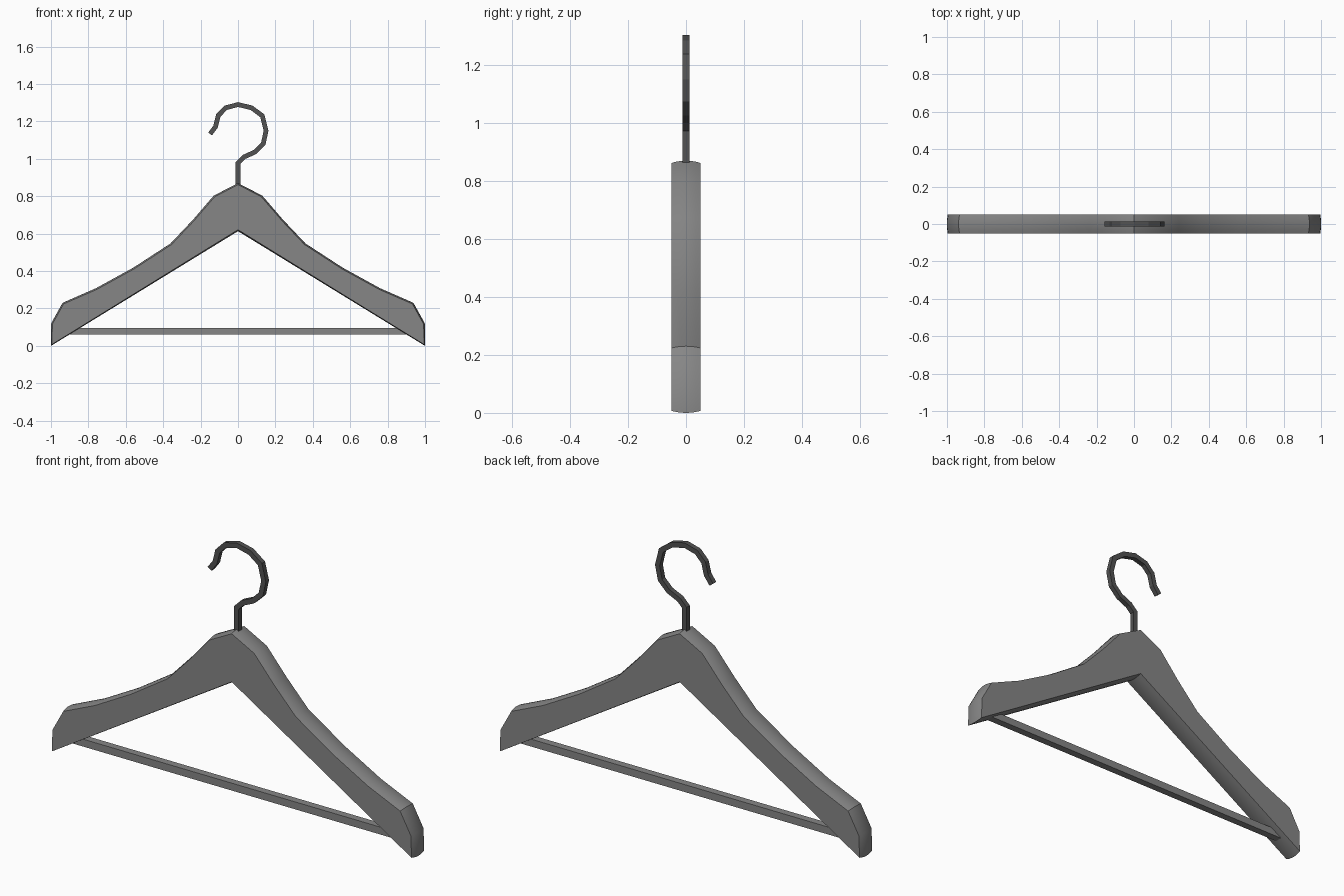
import bpy, bmesh, math
from mathutils import Vector

if "Cube" in bpy.data.objects:
    bpy.data.objects.remove(bpy.data.objects["Cube"])


def grey(name, value):
    mat = bpy.data.materials.new(name)
    mat.diffuse_color = (value, value, value, 1)
    mat.use_nodes = True
    mat.node_tree.nodes["Principled BSDF"].inputs["Base Color"].default_value = mat.diffuse_color
    return mat


def finish(bm, name, mat, angle=None):
    bmesh.ops.recalc_face_normals(bm, faces=bm.faces)
    mesh = bpy.data.meshes.new(name)
    bm.to_mesh(mesh)
    bm.free()
    mesh.materials.append(mat)
    obj = bpy.data.objects.new(name, mesh)
    bpy.context.collection.objects.link(obj)
    if angle:
        bpy.ops.object.select_all(action='DESELECT')
        obj.select_set(True)
        bpy.context.view_layer.objects.active = obj
        bpy.ops.object.shade_smooth_by_angle(angle=math.radians(angle))
    return obj


def corner_normals(pts, closed, miter):
    # Offset direction at each point, optionally lengthened at corners
    result = []
    n = len(pts)
    for i, p in enumerate(pts):
        dirs = []
        if closed or i > 0:
            dirs.append((p - pts[i - 1]).normalized())
        if closed or i < n - 1:
            dirs.append((pts[(i + 1) % n] - p).normalized())
        normals = [Vector((-d.y, d.x)) for d in dirs]
        m = sum(normals, Vector((0, 0))).normalized()
        result.append(m / m.dot(normals[0]) if miter else m)
    return result


def bridge(bm, rings):
    n = len(rings[0])
    for a, b in zip(rings, rings[1:]):
        for i in range(n):
            j = (i + 1) % n
            bm.faces.new((a[i], a[j], b[j], b[i]))
    bm.faces.new(rings[0])
    bm.faces.new(rings[-1])


def square_rod(name, path, half, mat):
    pts = [Vector(p) for p in path]
    bm = bmesh.new()
    rings = []
    for p, m in zip(pts, corner_normals(pts, False, True)):
        ring = []
        for u, v in ((1, 1), (-1, 1), (-1, -1), (1, -1)):
            q = p + m * (half * u)
            ring.append(bm.verts.new((q.x, half * v, q.y)))
        rings.append(ring)
    bridge(bm, rings)
    return finish(bm, name, mat)


body_grey = grey("body_grey", 0.24)
hook_grey = grey("hook_grey", 0.085)

# Shoulder body: outline with slightly bulged rim
half = [(0.13, 0.803), (0.24, 0.675), (0.36, 0.548), (0.56, 0.418),
        (0.76, 0.308), (0.938, 0.23), (1.0, 0.118), (1.0, 0.0)]
outline = [(0, 0.87)] + half + [(0, 0.613)] + [(-x, z) for x, z in reversed(half)]
pts = [Vector(p) for p in outline]
normals = corner_normals(pts, True, False)
bm = bmesh.new()
rings = []
for k in range(7):
    t = -1 + k / 3
    inset = 0.008 * t * t
    rings.append([bm.verts.new((p.x - m.x * inset, 0.05 * t, p.y - m.y * inset))
                  for p, m in zip(pts, normals)])
bridge(bm, rings)
finish(bm, "shoulder_body", body_grey, 32)

# Trouser bar
square_rod("trouser_bar", [(-0.93, 0.078), (0.93, 0.078)], 0.0185, body_grey)

# Hanging hook
square_rod("hook", [(0, 0.83), (0, 0.978), (0.032, 1.01), (0.09, 1.036),
                    (0.135, 1.08), (0.15, 1.15), (0.13, 1.23), (0.072, 1.273),
                    (0, 1.29), (-0.065, 1.273), (-0.105, 1.232),
                    (-0.12, 1.172), (-0.149, 1.133)], 0.0125, hook_grey)
